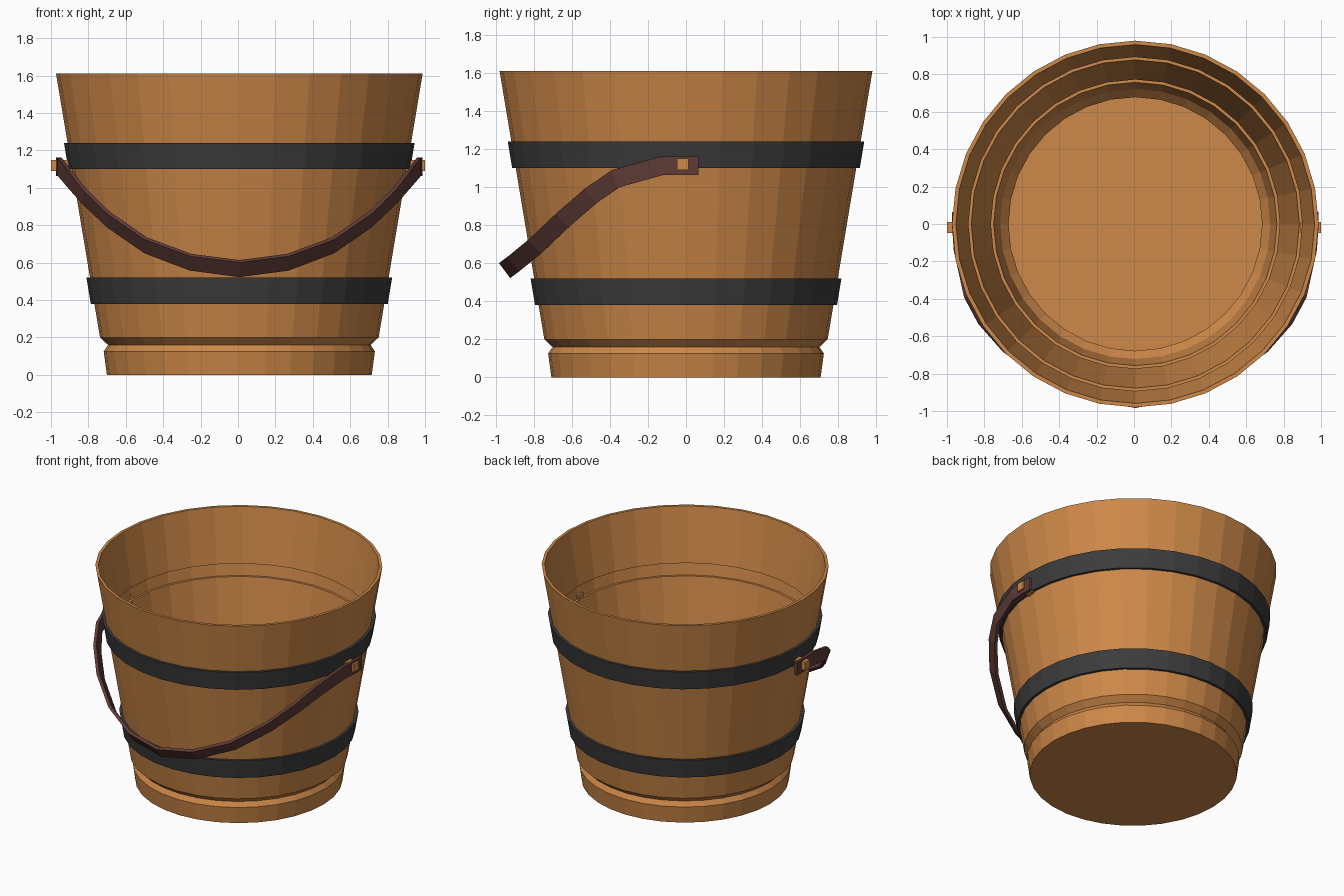
import bpy, bmesh, math
from mathutils import Vector

if "Cube" in bpy.data.objects:
    bpy.data.objects.remove(bpy.data.objects["Cube"])

SIDES = 32
CX = 0.007


def material(name, rgb):
    m = bpy.data.materials.new(name)
    m.diffuse_color = (*rgb, 1)
    m.use_nodes = True
    m.node_tree.nodes["Principled BSDF"].inputs["Base Color"].default_value = m.diffuse_color
    return m


wood = material("warm wood", (0.61, 0.246, 0.065))
iron = material("dark iron", (0.045, 0.045, 0.046))
leather = material("brown leather", (0.115, 0.045, 0.038))


def finish(name, bm, mats):
    bmesh.ops.recalc_face_normals(bm, faces=bm.faces)
    me = bpy.data.meshes.new(name)
    bm.to_mesh(me)
    bm.free()
    for m in mats:
        me.materials.append(m)
    ob = bpy.data.objects.new(name, me)
    bpy.context.collection.objects.link(ob)
    return ob


def wall(z):
    return 0.745 + (z - 0.2) * 0.1667


# Bucket: one lathed shell, with the hoops stepping out of the wall
OUT, T = 0.019, 0.021
outer = [(0.708, 0, 0), (0.725, 0.125, 0), (0.702, 0.16, 0), (0.745, 0.2, 0)]
inner = [(0.687, 0.02), (0.704, 0.12), (0.678, 0.16), (0.722, 0.21)]
for z0, z1 in ((0.38, 0.52), (1.10, 1.24)):
    outer += [(wall(z0), z0, 1), (wall(z0) + OUT, z0, 1),
              (wall(z1) + OUT, z1, 1), (wall(z1), z1, 0)]
    a, b = z0 + 0.02, z1 - 0.03
    inner += [(wall(a) - T, a), (wall(a) - 0.004, a),
              (wall(b) - 0.004, b), (wall(b) - T, b)]
outer.append((wall(1.61), 1.61, 0))
inner.append((wall(1.61) - T, 1.61))
profile = outer + [(r, z, 0) for r, z in reversed(inner)]

bm = bmesh.new()
rings = []
for r, z, _ in profile:
    rings.append([bm.verts.new((CX + r * math.cos(2 * math.pi * i / SIDES),
                                r * math.sin(2 * math.pi * i / SIDES), z))
                  for i in range(SIDES)])
for k in range(len(rings) - 1):
    for i in range(SIDES):
        j = (i + 1) % SIDES
        f = bm.faces.new((rings[k][i], rings[k][j], rings[k + 1][j], rings[k + 1][i]))
        f.material_index = profile[k][2]
bm.faces.new(rings[0])
bm.faces.new(rings[-1])
finish("bucket", bm, [wood, iron])

# Handle: flat leather strap hanging at the front
half = [(0.968, 0.065, 1.113), (0.968, -0.02, 1.113), (0.96, -0.13, 1.112),
        (0.905, -0.37, 1.045), (0.83, -0.50, 0.955), (0.70, -0.645, 0.83),
        (0.50, -0.79, 0.692), (0.26, -0.9, 0.602), (0.0, -0.945, 0.568)]
half = [Vector(p) for p in half]
frames = []
for i, p in enumerate(half):
    a, b = half[max(i - 1, 0)], half[min(i + 1, len(half) - 1)]
    t = b - a
    w = Vector((0, -t.z, t.y)).normalized()
    if i == len(half) - 1:
        t = Vector((-1, 0, 0))
    n = t.normalized().cross(w).normalized()
    frames.append((p, w * 0.049, n * 0.011))
sections = [[p + w * s + n * q for s, q in ((1, 1), (1, -1), (-1, -1), (-1, 1))]
            for p, w, n in frames]
mirrored = [[Vector((-v.x, v.y, v.z)) for v in s] for s in sections]
# swap thickness sides so the mirrored half joins without a twist
mid = sections[-1]
left = []
for s in reversed(mirrored[:-1]):
    left.append(s)
sections = sections + left
bm = bmesh.new()
loops = [[bm.verts.new(v + Vector((CX, 0, 0))) for v in s] for s in sections]
for a, b in zip(loops, loops[1:]):
    for i in range(4):
        j = (i + 1) % 4
        bm.faces.new((a[i], a[j], b[j], b[i]))
bm.faces.new(loops[0])
bm.faces.new(loops[-1])
finish("handle_strap", bm, [leather])

# Pegs holding the strap ends
for side, name in ((1, "right_peg"), (-1, "left_peg")):
    bm = bmesh.new()
    bmesh.ops.create_cube(bm, size=1)
    for v in bm.verts:
        v.co = Vector((side * 0.945 + v.co.x * 0.11, -0.018 + v.co.y * 0.06,
                       1.12 + v.co.z * 0.06))
    finish(name, bm, [wood])
